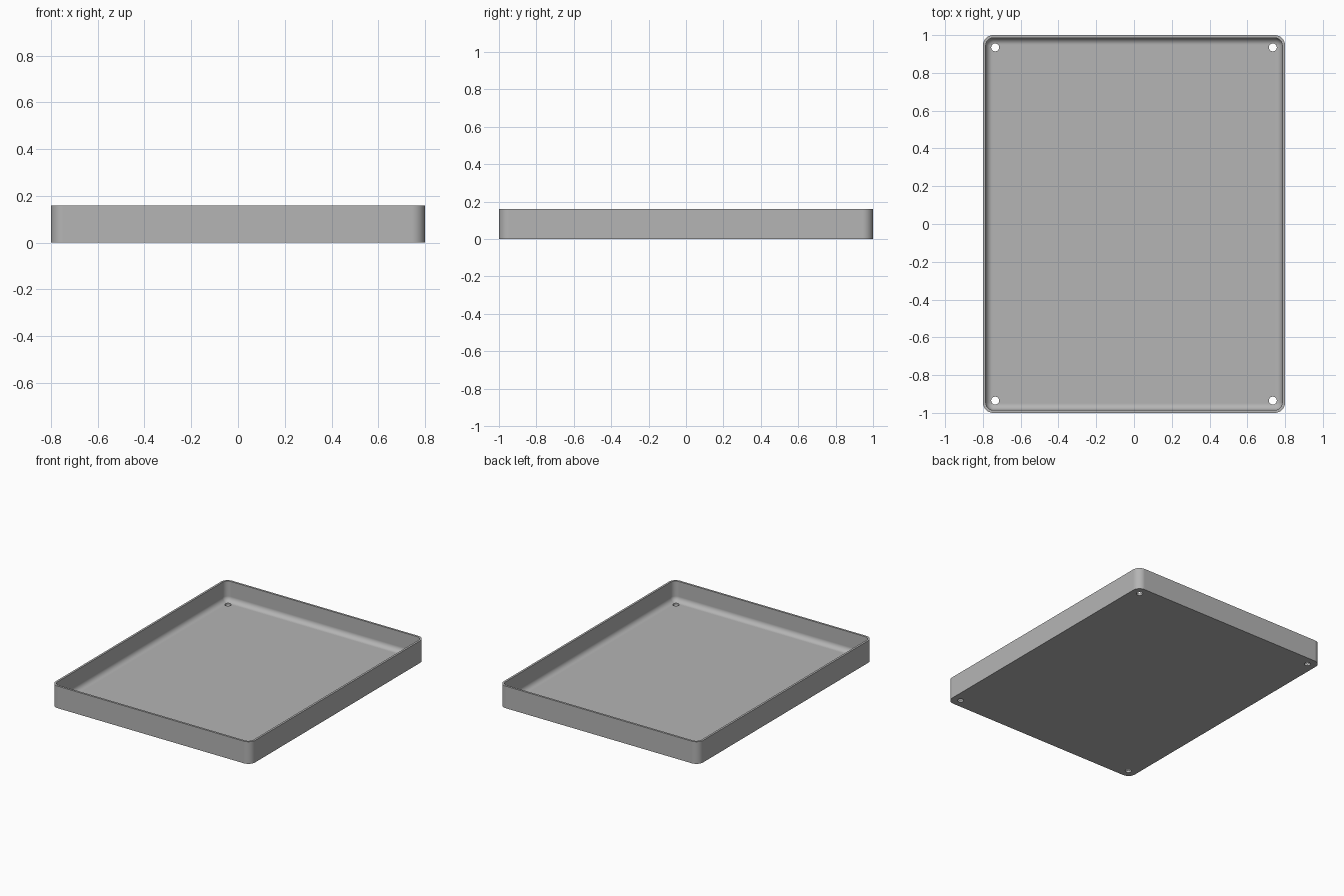
import bpy, bmesh
from math import sin, cos, pi

if "Cube" in bpy.data.objects:
    bpy.data.objects.remove(bpy.data.objects["Cube"], do_unlink=True)

HALF_X, HALF_Y, HEIGHT = 0.8, 1.0, 0.16
CORNER, WALL, FLOOR, FILLET = 0.055, 0.015, 0.015, 0.036
CORNER_STEPS, FILLET_STEPS = 10, 8

grey = bpy.data.materials.new("plain grey")
grey.use_nodes = True
colour = (0.46, 0.46, 0.46, 1)
grey.diffuse_color = colour
grey.node_tree.nodes["Principled BSDF"].inputs["Base Color"].default_value = colour


def ring(bm, inset, z):
    """Rounded rectangle of vertices, shrunk by inset."""
    r = CORNER - inset
    verts = []
    for i, (sx, sy) in enumerate([(1, 1), (-1, 1), (-1, -1), (1, -1)]):
        for k in range(CORNER_STEPS + 1):
            a = (i + k / CORNER_STEPS) * pi / 2
            verts.append(bm.verts.new((sx * (HALF_X - CORNER) + r * cos(a),
                                       sy * (HALF_Y - CORNER) + r * sin(a), z)))
    return verts


# Tray section: outer wall, rim, inner wall, then the fillet into the floor
section = [(0, 0), (0, HEIGHT), (WALL, HEIGHT)]
for k in range(FILLET_STEPS + 1):
    a = k / FILLET_STEPS * pi / 2
    section.append((WALL + FILLET * (1 - cos(a)), FLOOR + FILLET * (1 - sin(a))))

bm = bmesh.new()
rings = [ring(bm, inset, z) for inset, z in section]
for low, high in zip(rings, rings[1:]):
    for j in range(len(low)):
        n = (j + 1) % len(low)
        bm.faces.new((low[j], low[n], high[n], high[j]))
bm.faces.new(rings[0][::-1])
bm.faces.new(rings[-1])
bmesh.ops.recalc_face_normals(bm, faces=bm.faces)
mesh = bpy.data.meshes.new("tray")
bm.to_mesh(mesh)
bm.free()
mesh.materials.append(grey)
tray = bpy.data.objects.new("tray", mesh)
bpy.context.collection.objects.link(tray)

# Drain holes through the four corners of the floor
for sx in (-1, 1):
    for sy in (-1, 1):
        bpy.ops.mesh.primitive_cylinder_add(vertices=32, radius=0.021, depth=0.2,
                                            location=(sx * 0.735, sy * 0.935, 0))
        cutter = bpy.context.object
        cutter.name = "drain_hole_cutter"
        cutter.hide_render = True
        cutter.data.materials.append(grey)
        bpy.ops.object.select_all(action="DESELECT")
        tray.select_set(True)
        bpy.context.view_layer.objects.active = tray
        cut = tray.modifiers.new("drain_hole", "BOOLEAN")
        cut.operation, cut.solver, cut.object = "DIFFERENCE", "EXACT", cutter
        bpy.ops.object.modifier_apply(modifier=cut.name)
        bpy.data.objects.remove(cutter, do_unlink=True)

# Smooth corners and fillet, keeping the flat faces flat
bpy.ops.object.shade_smooth_by_angle(angle=pi / 6)
weighted = tray.modifiers.new("flat_faces", "WEIGHTED_NORMAL")
weighted.keep_sharp = True
